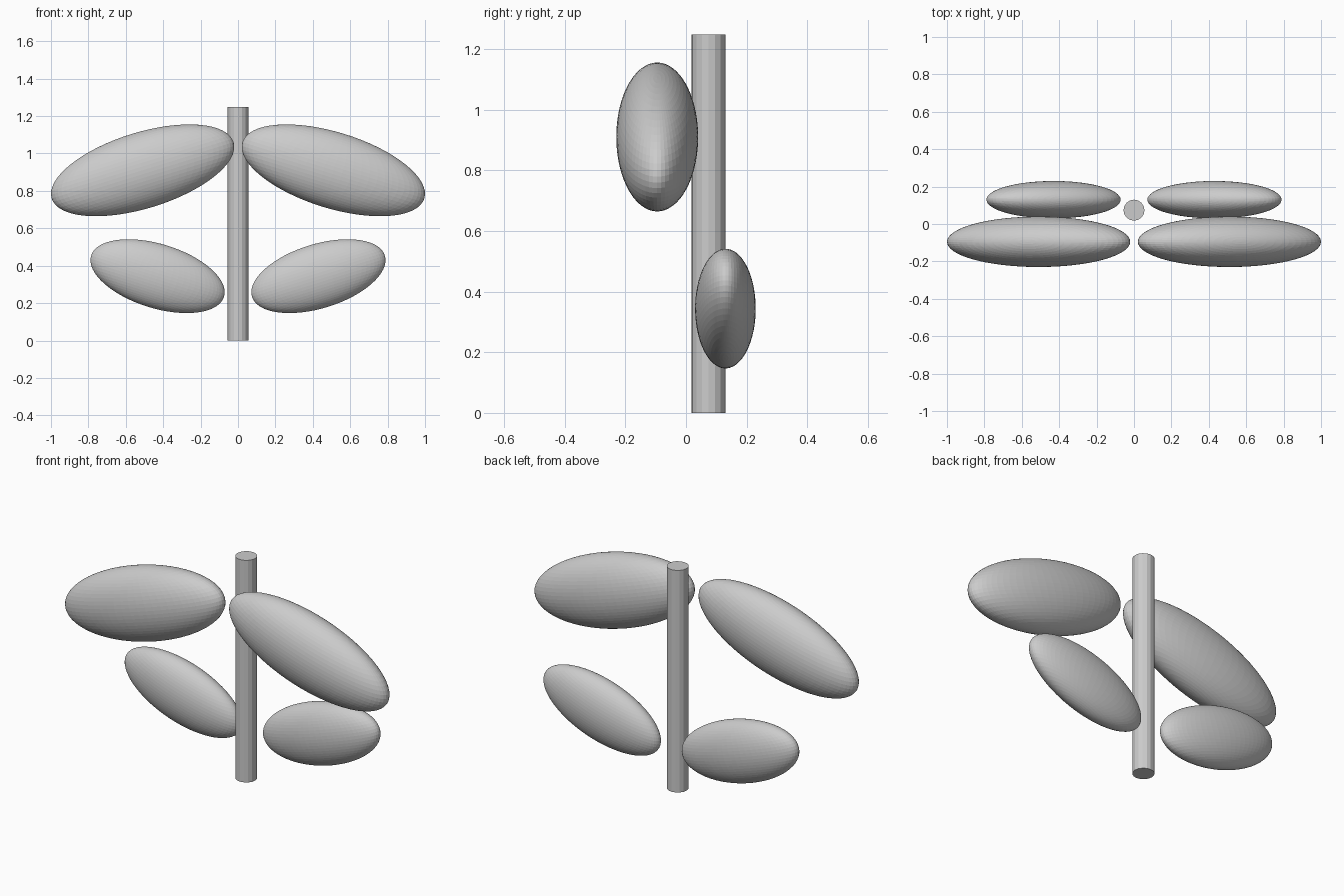
import bpy

if "Cube" in bpy.data.objects:
    bpy.data.objects.remove(bpy.data.objects["Cube"])

TILT = 0.3  # radians, tilt of every wing about the y axis


def wing(name, side, centre, radii, tilt):
    """Stretched sphere, mirrored to either side of the body."""
    x, y, z = centre
    bpy.ops.mesh.primitive_uv_sphere_add(
        segments=64, ring_count=32, radius=1,
        location=(side * x, y, z), rotation=(0, side * tilt, 0))
    obj = bpy.context.object
    obj.name = name
    obj.scale = radii
    return obj


# Upper and lower wings, left and right
for label, side in (("left", -1), ("right", 1)):
    wing("upper_wing_" + label, side, (0.51, -0.095, 0.91),
         (0.509, 0.135, 0.203), TILT)
    wing("lower_wing_" + label, side, (0.43, 0.13, 0.344),
         (0.372, 0.10, 0.1715), -TILT)

# Upright rod
bpy.ops.mesh.primitive_cylinder_add(
    vertices=16, radius=0.056, depth=1.248, location=(0, 0.074, 0.624))
bpy.context.object.name = "body_rod"
